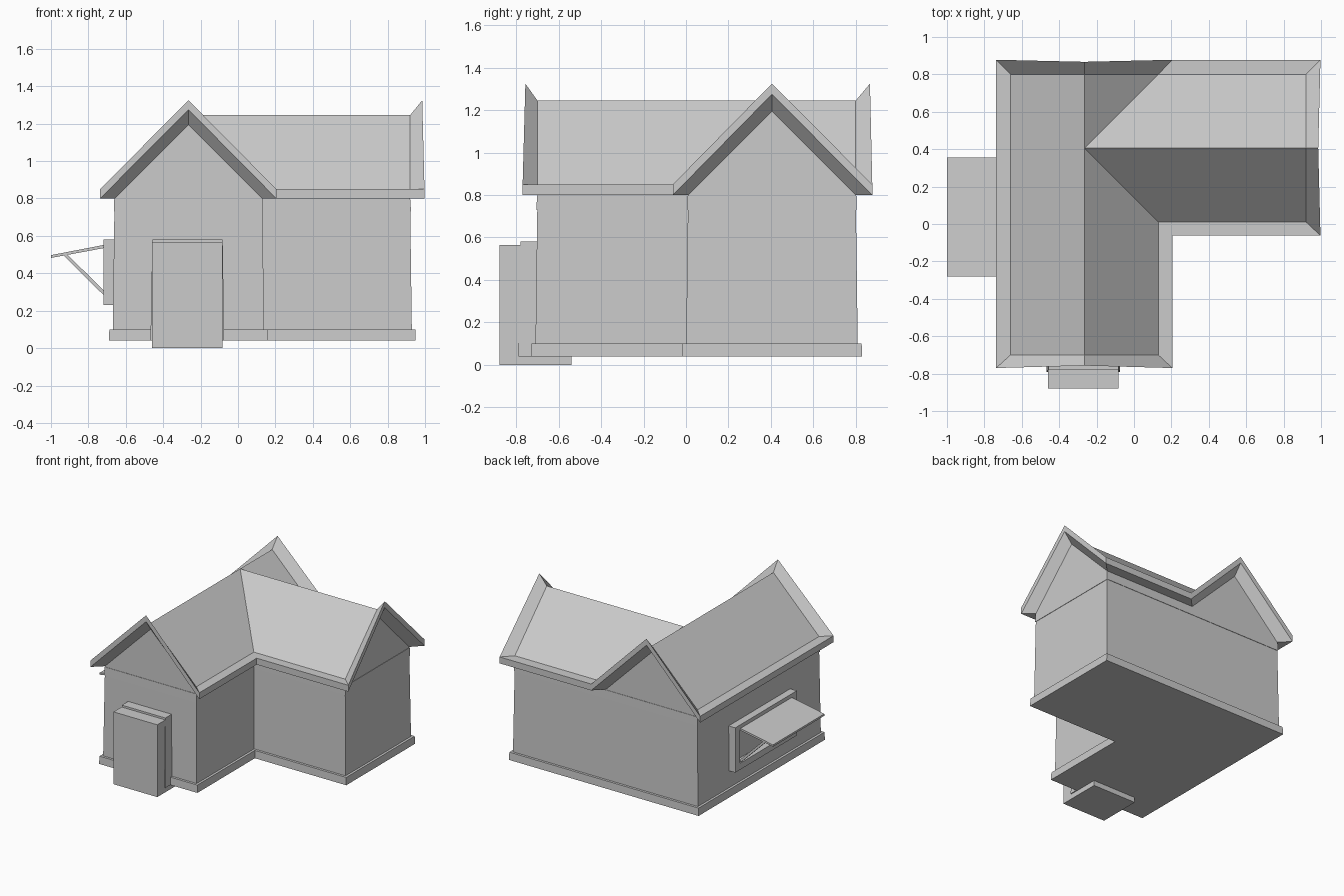
import bpy, bmesh
from mathutils import Vector

if "Cube" in bpy.data.objects:
    bpy.data.objects.remove(bpy.data.objects["Cube"])


def make(name, verts, faces):
    me = bpy.data.meshes.new(name)
    bm = bmesh.new()
    vs = [bm.verts.new(v) for v in verts]
    for f in faces:
        bm.faces.new([vs[i] for i in f])
    bmesh.ops.recalc_face_normals(bm, faces=bm.faces)
    bm.to_mesh(me)
    bm.free()
    ob = bpy.data.objects.new(name, me)
    bpy.context.collection.objects.link(ob)
    return ob


def prism(name, low, high):
    """Solid between two matching outlines of 3D points."""
    n = len(low)
    faces = [tuple(range(n))[::-1], tuple(range(n, 2 * n))]
    faces += [(i, (i + 1) % n, n + (i + 1) % n, n + i) for i in range(n)]
    return make(name, list(low) + list(high), faces)


def box(name, x, y, z):
    ring = [(x[0], y[0]), (x[1], y[0]), (x[1], y[1]), (x[0], y[1])]
    return prism(name, [(*p, z[0]) for p in ring], [(*p, z[1]) for p in ring])


def outline(o, z):
    """L-shaped floor plan grown by o at height z."""
    return [(-.66 - o, -.70 - o, z), (.13 + o, -.70 - o, z), (.13 + o, .01 - o, z),
            (.92 + o, .01 - o, z), (.92 + o, .80 + o, z), (-.66 - o, .80 + o, z)]


def bar(name, profile, y0, y1):
    """Extrude an x-z profile along y."""
    return prism(name, [(x, y0, z) for x, z in profile], [(x, y1, z) for x, z in profile])


# Walls, top band and plinth
prism("walls", outline(.01, .05), outline(0, .80))
prism("wall_top_band", outline(.004, .73), outline(.003, .795))
prism("plinth", outline(.03, .04), outline(.028, .10))

# Roof: inner ring on the wall line, outer ring flared upward
RX, RY, EAVE, PEAK = -.265, .405, .85, 1.245
inner = [(-.66, -.70, EAVE), (RX, -.70, PEAK), (.13, -.70, EAVE), (.13, .01, EAVE),
         (.92, .01, EAVE), (.92, RY, PEAK), (.92, .80, EAVE), (.13, .80, EAVE),
         (RX, .80, PEAK), (-.66, .80, EAVE)]
outer = [(-.737, -.77, EAVE), (RX, -.757, 1.325), (.205, -.77, EAVE), (.205, -.062, EAVE),
         (.997, -.062, EAVE), (.985, RY, 1.325), (.997, .878, EAVE), (.205, .878, EAVE),
         (RX, .867, 1.325), (-.737, .878, EAVE)]


def drop(ring):
    return [(x, y, z - .05) for x, y, z in ring]


verts = inner + outer + drop(outer) + drop(inner) + [(RX, RY, PEAK)]
C = 40
faces = [(0, 1, C, 8, 9), (1, 2, 3, C), (3, 4, 5, C), (5, 6, 7, C), (7, 8, C)]
for r in (0, 10, 20):
    faces += [(r + i, r + (i + 1) % 10, r + 10 + (i + 1) % 10, r + 10 + i) for i in range(10)]
make("roof", verts, faces)

# Gable walls under the roof
low = drop(inner)
for name, ids in (("front_gable", (0, 1, 2)), ("right_gable", (4, 5, 6)), ("back_gable", (7, 8, 9))):
    make(name, [low[i] for i in ids], [(0, 1, 2)])

# Doorway: frame against the wall and door block in front
box("door_block", (-.46, -.082), (-.88, -.54), (0, .565))
prism("door_frame",
      [(-.468, -.79, .04), (-.074, -.79, .04), (-.074, -.69, .04), (-.468, -.69, .04)],
      [(-.458, -.78, .58), (-.082, -.78, .58), (-.082, -.69, .58), (-.458, -.69, .58)])

# Side window frame
fx = (-.72, -.655)
box("window_head", fx, (-.34, .42), (.545, .58))
box("window_sill", fx, (-.34, .42), (.23, .28))
box("window_jamb_front", fx, (-.34, -.28), (.28, .545))
box("window_jamb_back", fx, (.36, .42), (.28, .545))

# Propped shutter and its struts
bar("shutter", [(-.715, .535), (-.715, .552), (-1.0, .497), (-1.0, .482)], -.28, .355)
for name, y in (("strut_front", -.275), ("strut_back", .33)):
    bar(name, [(-.715, .28), (-.715, .305), (-.915, .503), (-.935, .498)], y, y + .02)
